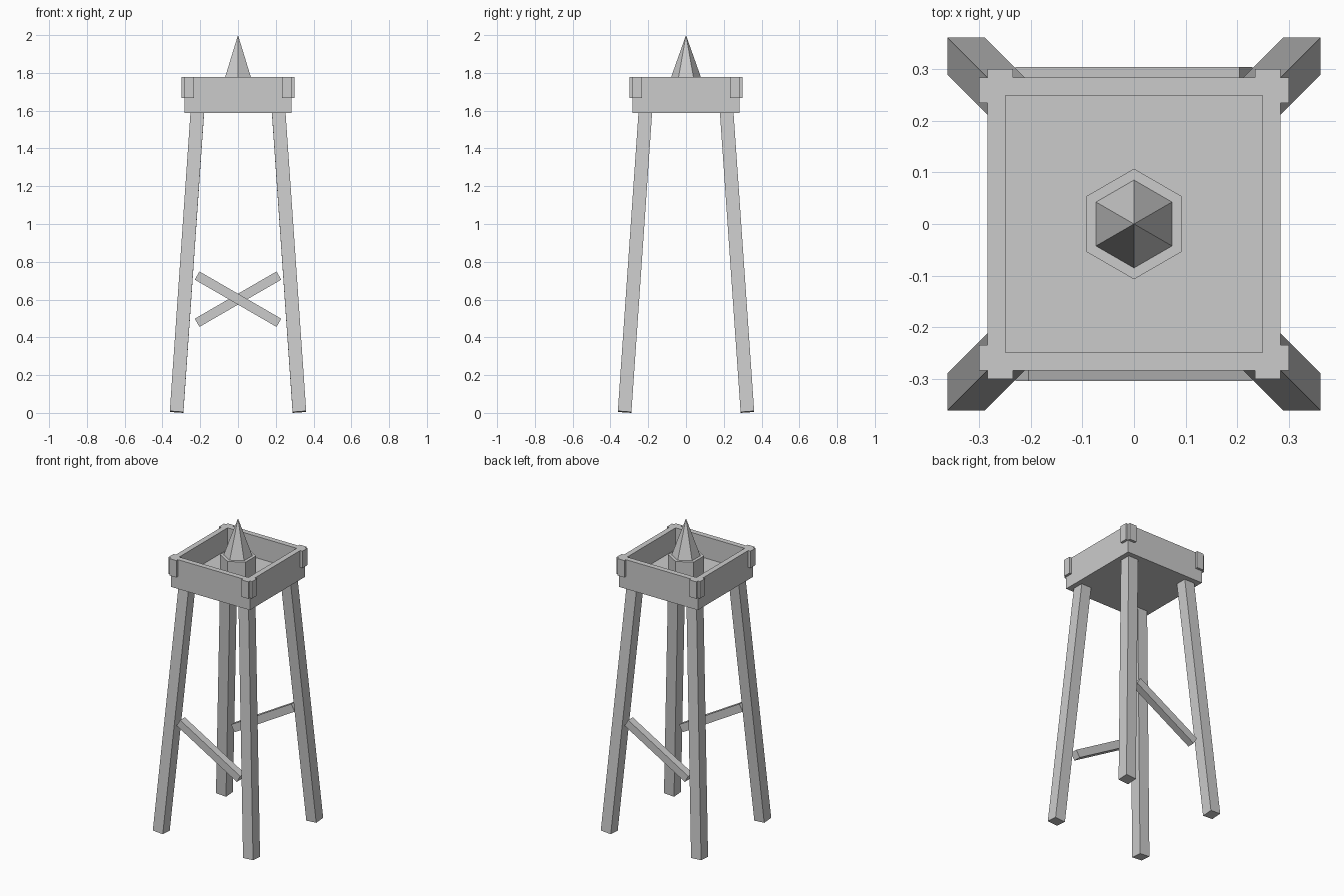
import bpy, bmesh, math
from mathutils import Vector, Matrix

if "Cube" in bpy.data.objects:
    bpy.data.objects.remove(bpy.data.objects["Cube"])


def finish(name, bm):
    bmesh.ops.recalc_face_normals(bm, faces=bm.faces)
    mesh = bpy.data.meshes.new(name)
    bm.to_mesh(mesh)
    bm.free()
    obj = bpy.data.objects.new(name, mesh)
    bpy.context.collection.objects.link(obj)
    return obj


def box(name, size, matrix):
    bm = bmesh.new()
    bmesh.ops.create_cube(bm, size=1)
    bmesh.ops.scale(bm, vec=size, verts=bm.verts)
    bmesh.ops.transform(bm, matrix=matrix, verts=bm.verts)
    return finish(name, bm)


def hexagon(name, r1, r2, z0, z1):
    bm = bmesh.new()
    bmesh.ops.create_cone(bm, cap_ends=True, segments=6, radius1=r1, radius2=r2, depth=z1 - z0)
    bmesh.ops.remove_doubles(bm, verts=bm.verts, dist=1e-5)
    # points of the hexagon lie on the y axis
    v = max(bm.verts, key=lambda p: p.co.xy.length)
    turn = math.pi / 2 - math.atan2(v.co.y, v.co.x)
    mat = Matrix.Translation((0, 0, (z0 + z1) / 2)) @ Matrix.Rotation(turn, 4, 'Z')
    bmesh.ops.transform(bm, matrix=mat, verts=bm.verts)
    return finish(name, bm)


# Open tray: box whose top is inset and pushed down
HALF, WALL, Z0, Z1, FLOOR = 0.284, 0.05, 1.587, 1.777, 1.637
bm = bmesh.new()
bmesh.ops.create_cube(bm, size=1)
bmesh.ops.scale(bm, vec=(2 * HALF, 2 * HALF, Z1 - Z0), verts=bm.verts)
bmesh.ops.translate(bm, vec=(0, 0, (Z0 + Z1) / 2), verts=bm.verts)
bm.normal_update()
top = max(bm.faces, key=lambda f: f.calc_center_median().z)
bmesh.ops.inset_region(bm, faces=[top], thickness=WALL)
inner = bmesh.ops.extrude_discrete_faces(bm, faces=[top])["faces"][0]
bmesh.ops.translate(bm, vec=(0, 0, FLOOR - Z1), verts=inner.verts)
finish("tray", bm)

# Splayed square legs and corner plates
for sx in (-1, 1):
    for sy in (-1, 1):
        foot = Vector((sx * 0.325, sy * 0.325, 0.005))
        head = Vector((sx * 0.214, sy * 0.214, 1.61))
        up = (head - foot).normalized()
        ax = (Vector((1, 0, 0)) - up * up.x).normalized()
        ay = up.cross(ax)
        mat = Matrix((ax, ay, up)).transposed().to_4x4()
        mat.translation = (foot + head) / 2
        box("leg", (0.072, 0.072, (head - foot).length), mat)

        a, b, z = HALF - WALL / 2, HALF + 0.007, 1.722
        box("corner_plate_x", (0.018, WALL, 0.11), Matrix.Translation((sx * b, sy * a, z)))
        box("corner_plate_y", (WALL, 0.018, 0.11), Matrix.Translation((sx * a, sy * b, z)))

# Diagonal braces on the front and back
for name, side in (("front_brace", -1), ("back_brace", 1)):
    mat = Matrix.Translation((0, side * 0.28, 0.602)) @ Matrix.Rotation(-side * math.radians(30), 4, 'Y')
    box(name, (0.5, 0.048, 0.05), mat)

# Central hexagonal post with pointed cap
hexagon("post", 0.107, 0.107, FLOOR - 0.01, 1.76)
hexagon("spike", 0.085, 0, 1.76, 2.0)
